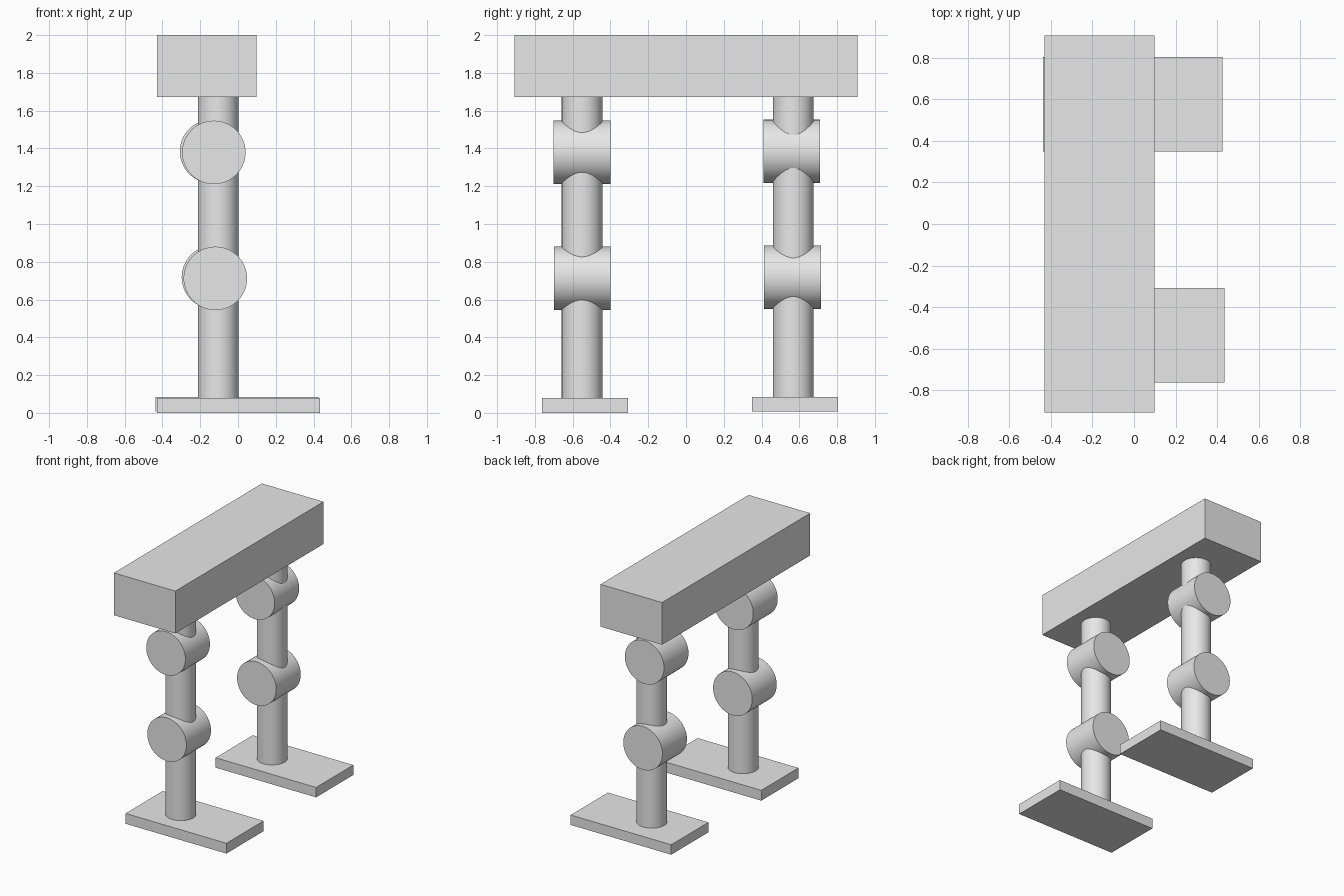
import bpy
import math

cube = bpy.data.objects.get("Cube")
if cube:
    bpy.data.objects.remove(cube, do_unlink=True)

grey = bpy.data.materials.new("plain grey")
grey.use_nodes = True
grey.diffuse_color = (0.8, 0.8, 0.8, 1)
grey.node_tree.nodes["Principled BSDF"].inputs["Base Color"].default_value = (0.8, 0.8, 0.8, 1)


def box(name, low, high):
    """Add a box spanning two opposite corners."""
    bpy.ops.mesh.primitive_cube_add(size=1, location=[(a + b) / 2 for a, b in zip(low, high)])
    obj = bpy.context.object
    obj.name = name
    obj.scale = [b - a for a, b in zip(low, high)]
    bpy.ops.object.transform_apply(location=False, rotation=False, scale=True)
    obj.data.materials.append(grey)


def cylinder(name, center, radius, length, tilt=0):
    """Add a smooth cylinder, upright unless tilted about x."""
    bpy.ops.mesh.primitive_cylinder_add(vertices=64, radius=radius, depth=length,
                                        location=center, rotation=(tilt, 0, 0))
    obj = bpy.context.object
    obj.name = name
    obj.data.materials.append(grey)
    bpy.ops.object.shade_smooth_by_angle(angle=math.radians(40))


def leg(side, y, foot_low, foot_high, knee, hip):
    """Foot plate, shin and thigh shafts, and two crosswise joint drums."""
    box(side + "_foot", foot_low, foot_high)
    shaft_x, shaft_radius = -0.105, 0.108
    ends = [foot_high[2] - 0.03, knee[2], hip[2], 1.72]
    for part, bottom, top in zip(("shin", "thigh", "hip_post"), ends, ends[1:]):
        cylinder(f"{side}_{part}", (shaft_x, y, (bottom + top) / 2), shaft_radius, top - bottom)
    for part, center in (("knee_joint", knee), ("hip_joint", hip)):
        cylinder(f"{side}_{part}", center, 0.168, 0.3, math.pi / 2)


# Body beam
box("body_beam", (-0.43, -0.907, 1.672), (0.098, 0.907, 2.0))

# Front and back legs
leg("front", -0.55, (-0.43, -0.763, 0), (0.435, -0.308, 0.08),
    (-0.12, -0.55, 0.712), (-0.128, -0.551, 1.379))
leg("back", 0.568, (-0.437, 0.35, 0.008), (0.425, 0.805, 0.085),
    (-0.13, 0.564, 0.718), (-0.14, 0.559, 1.384))
